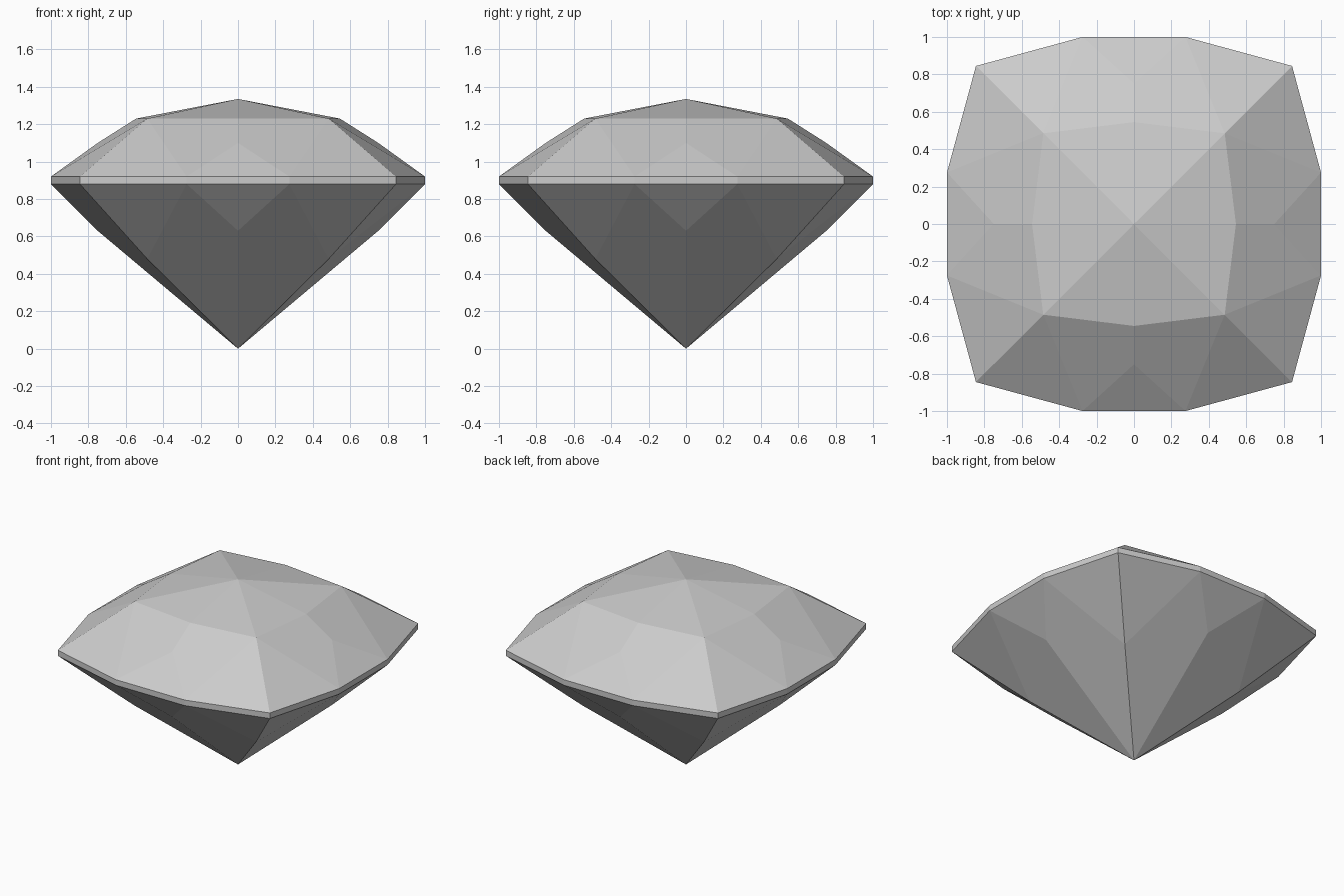
import bpy, bmesh
from math import radians
from mathutils import Matrix, Vector

cube = bpy.data.objects.get("Cube")
if cube:
    bpy.data.objects.remove(cube, do_unlink=True)

# Gem colour
grey = bpy.data.materials.new("pale_grey")
grey.use_nodes = True
colour = (0.6, 0.6, 0.6, 1)
grey.diffuse_color = colour
grey.node_tree.nodes["Principled BSDF"].inputs["Base Color"].default_value = colour

# Heights of the levels
TOP, TABLE, STAR, RIM_TOP = 1.335, 1.23, 1.10, 0.92
RIM_BASE, KITE, RIDGE = 0.88, 0.63, 0.48

# Plan positions, from the middle of the front side round to the corner
centre = (0, 0)
table_mid, table_corner = (0, -0.545), (0.485, -0.485)
kite_mid, rim_mid = (0, -0.75), (0, -1)
rim_side, rim_corner = (0.275, -1), (0.845, -0.845)


def at(plan, z):
    return Vector((*plan, z))


def make_part(name, facets):
    """Mirror one eighth of the stone and turn it to all four sides."""
    bm = bmesh.new()
    for turn in range(4):
        spin = Matrix.Rotation(radians(90 * turn), 3, "Z")
        for side in (1, -1):
            for facet in facets:
                points = [spin @ Vector((p.x * side, p.y, p.z)) for p in facet]
                if side < 0:
                    points.reverse()
                bm.faces.new([bm.verts.new(p) for p in points])
    bmesh.ops.remove_doubles(bm, verts=bm.verts, dist=0.0005)
    # Join the mirrored halves of facets that lie in one plane
    bmesh.ops.dissolve_limit(bm, angle_limit=radians(0.2),
                             verts=bm.verts, edges=bm.edges)
    mesh = bpy.data.meshes.new(name)
    bm.to_mesh(mesh)
    bm.free()
    mesh.materials.append(grey)
    bpy.context.collection.objects.link(bpy.data.objects.new(name, mesh))


# Crown: low pointed table, kite, rim and corner facets
make_part("crown", [
    [at(centre, TOP), at(table_mid, TABLE), at(table_corner, TABLE)],
    [at(table_mid, TABLE), at(kite_mid, STAR), at(rim_side, RIM_TOP),
     at(table_corner, TABLE)],
    [at(kite_mid, STAR), at(rim_mid, RIM_TOP), at(rim_side, RIM_TOP)],
    [at(table_corner, TABLE), at(rim_side, RIM_TOP), at(rim_corner, RIM_TOP)],
])

# Girdle: thin upright band
make_part("girdle", [
    [at(a, RIM_TOP), at(a, RIM_BASE), at(b, RIM_BASE), at(b, RIM_TOP)]
    for a, b in ((rim_mid, rim_side), (rim_side, rim_corner))
])

# Pavilion: facets running down to the point
make_part("pavilion", [
    [at(kite_mid, KITE), at(rim_side, RIM_BASE), at(rim_mid, RIM_BASE)],
    [at(kite_mid, KITE), at(centre, 0), at(table_corner, RIDGE),
     at(rim_side, RIM_BASE)],
    [at(table_corner, RIDGE), at(rim_corner, RIM_BASE), at(rim_side, RIM_BASE)],
])
